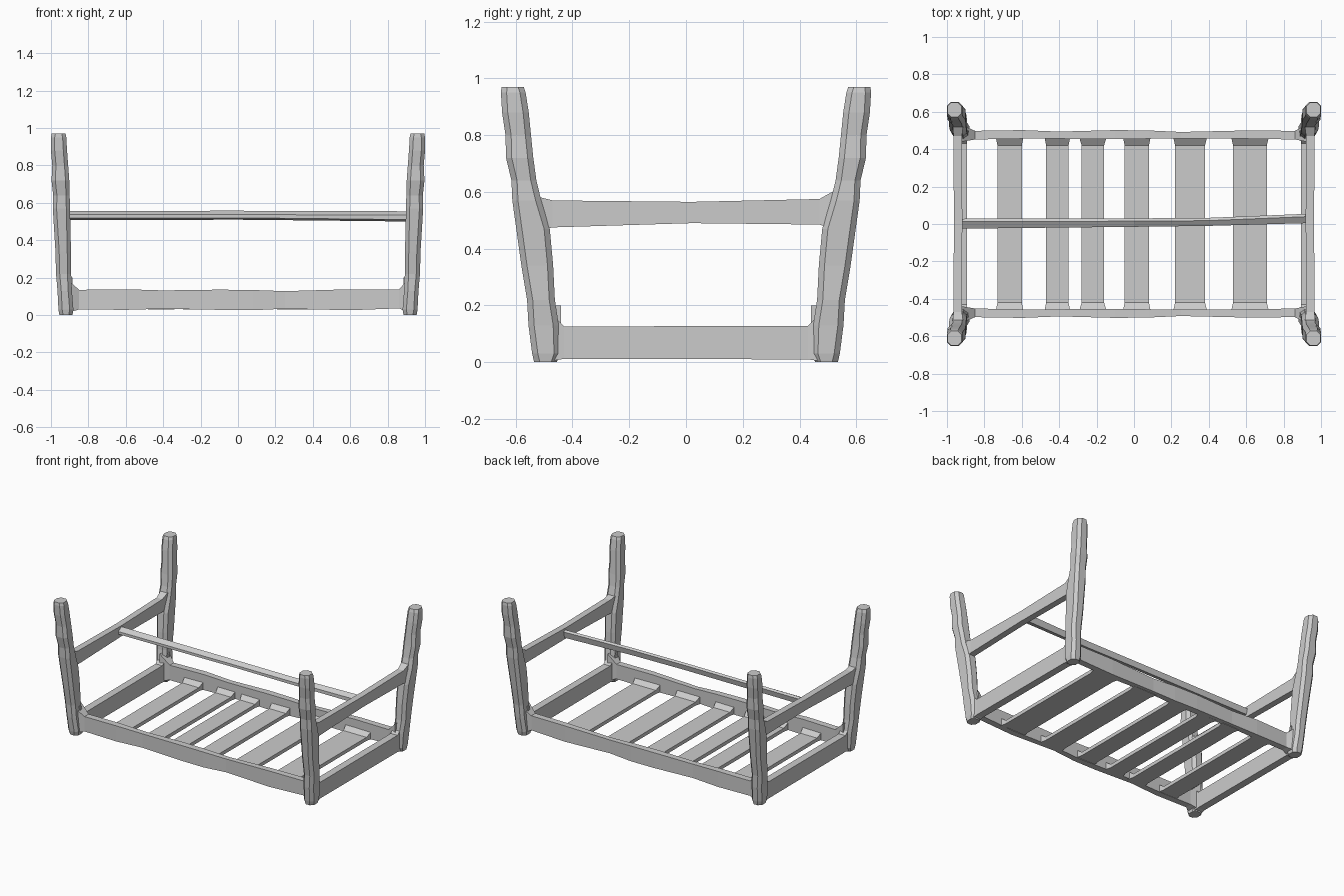
import bpy, bmesh


def loft(name, rings, mirror=(False, False)):
    """Skin a list of equal-length point rings, cap the ends, optionally mirror in x / y."""
    bm = bmesh.new()
    rows = [[bm.verts.new(p) for p in r] for r in rings]
    n = len(rows[0])
    for a, b in zip(rows, rows[1:]):
        for i in range(n):
            j = (i + 1) % n
            bm.faces.new((a[i], a[j], b[j], b[i]))
    bm.faces.new(rows[0])
    bm.faces.new(rows[-1])
    bmesh.ops.recalc_face_normals(bm, faces=bm.faces)
    me = bpy.data.meshes.new(name)
    bm.to_mesh(me)
    bm.free()
    ob = bpy.data.objects.new(name, me)
    bpy.context.collection.objects.link(ob)
    if any(mirror):
        m = ob.modifiers.new("mirror", 'MIRROR')
        m.use_axis = (mirror[0], mirror[1], False)
        m.use_mirror_merge = False
    return ob


def octagon(u0, u1, v0, v1, c):
    """Rectangle with chamfered corners."""
    return [(u0 + c, v0), (u1 - c, v0), (u1, v0 + c), (u1, v1 - c),
            (u1 - c, v1), (u0 + c, v1), (u0, v1 - c), (u0, v0 + c)]


def rect(u0, u1, v0, v1):
    return [(u0, v0), (u1, v0), (u1, v1), (u0, v1)]


# Rough-hewn splayed corner posts: z, x range, y range
post = [(0.00, 0.885, 0.955, 0.455, 0.535), (0.03, 0.880, 0.960, 0.445, 0.542),
        (0.13, 0.888, 0.965, 0.448, 0.555), (0.22, 0.892, 0.973, 0.462, 0.560),
        (0.34, 0.893, 0.976, 0.468, 0.580), (0.47, 0.896, 0.984, 0.480, 0.598),
        (0.57, 0.898, 0.990, 0.510, 0.612), (0.64, 0.900, 0.988, 0.527, 0.615),
        (0.72, 0.902, 0.997, 0.538, 0.634), (0.80, 0.908, 0.993, 0.546, 0.636),
        (0.88, 0.914, 1.000, 0.554, 0.648), (0.95, 0.918, 1.000, 0.565, 0.652),
        (0.97, 0.922, 0.996, 0.572, 0.650)]
loft("corner_posts",
     [[(x, y, z) for x, y in octagon(x0, x1, y0, y1, 0.02)] for z, x0, x1, y0, y1 in post],
     (True, True))

# Long side rails, flaring where they meet the posts: x, y range, z range
rail = [(-0.92, 0.440, 0.53, 0.01, 0.20), (-0.85, 0.452, 0.498, 0.030, 0.135),
        (-0.60, 0.456, 0.502, 0.028, 0.138), (-0.40, 0.456, 0.494, 0.034, 0.132),
        (-0.10, 0.454, 0.502, 0.028, 0.136), (0.08, 0.456, 0.500, 0.026, 0.134),
        (0.25, 0.456, 0.492, 0.034, 0.128), (0.60, 0.456, 0.500, 0.026, 0.138),
        (0.86, 0.452, 0.498, 0.036, 0.138), (0.92, 0.440, 0.53, 0.01, 0.20)]
loft("long_rails",
     [[(x, y, z) for y, z in rect(y0, y1, z0, z1)] for x, y0, y1, z0, z1 in rail],
     (False, True))

# Lower end rails: y, x range, z range
low = [(0.50, 0.885, 0.950, 0.00, 0.20), (0.43, 0.893, 0.945, 0.010, 0.128),
       (-0.43, 0.893, 0.945, 0.012, 0.126), (-0.50, 0.885, 0.950, 0.00, 0.20)]
loft("lower_end_rails",
     [[(x, y, z) for x, z in rect(x0, x1, z0, z1)] for y, x0, x1, z0, z1 in low],
     (True, False))

# Upper end rails
high = [(0.55, 0.910, 0.972, 0.46, 0.62), (0.47, 0.920, 0.965, 0.485, 0.575),
        (0.02, 0.918, 0.963, 0.49, 0.565), (-0.47, 0.920, 0.965, 0.475, 0.57),
        (-0.55, 0.910, 0.972, 0.46, 0.59)]
loft("upper_end_rails",
     [[(x, y, z) for x, z in rect(x0, x1, z0, z1)] for y, x0, x1, z0, z1 in high],
     (True, False))

# Thin centre bar running lengthwise between the upper end rails
bar = [(-0.94, -0.025, 0.028, 0.508, 0.557), (0.0, -0.015, 0.030, 0.510, 0.558),
       (0.40, -0.010, 0.033, 0.506, 0.556), (0.94, 0.005, 0.055, 0.500, 0.555)]
loft("centre_bar",
     [[(x, y0, z0 + 0.01), (x, y1 - 0.01, z0), (x, y1, z1 - 0.01),
       (x, y1 - 0.015, z1), (x, y0, z1 - 0.02)] for x, y0, y1, z0, z1 in bar])

# Floor slats with ends sloping up into the long rails
for i, (x0, x1, flare) in enumerate([(-0.73, -0.60, 0.01), (-0.47, -0.35, 0.01),
                                     (-0.28, -0.16, 0.015), (-0.05, 0.08, 0.01),
                                     (0.22, 0.38, 0.012), (0.53, 0.71, 0.012)]):
    ends = [(-0.47, flare, 0.09), (-0.42, 0, 0.055), (0.42, 0, 0.055), (0.47, flare, 0.09)]
    loft(f"slat_{i + 1}",
         [[(x, y, z) for x, z in rect(x0 - f, x1 + f, 0.03, top)] for y, f, top in ends])
